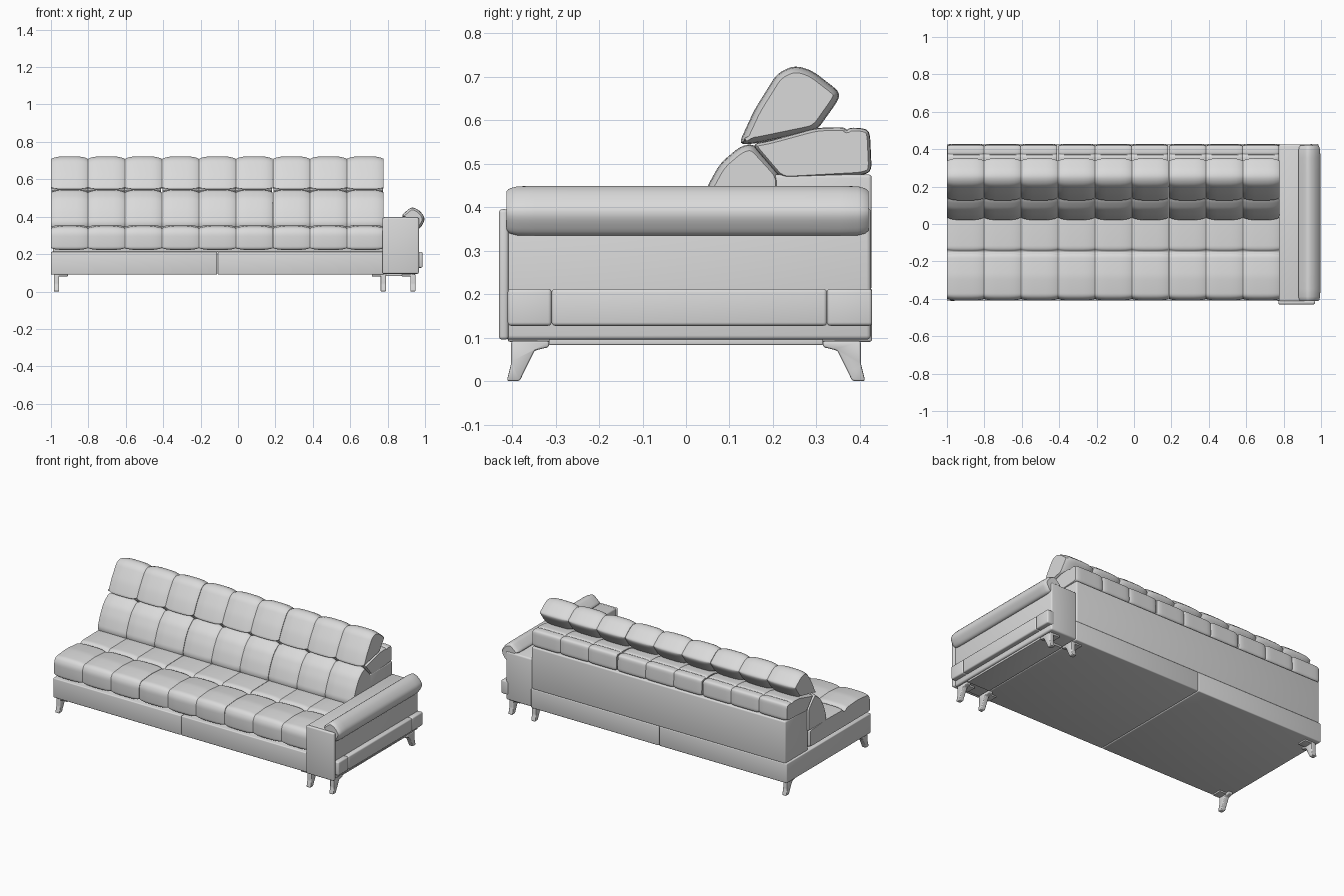
import bpy
import bmesh
from mathutils import Vector

cube = bpy.data.objects.get("Cube")
if cube:
    bpy.data.objects.remove(cube)

leather = bpy.data.materials.new("light grey leather")
leather.use_nodes = True
GREY = (0.7, 0.7, 0.7, 1)
leather.diffuse_color = GREY
leather.node_tree.nodes["Principled BSDF"].inputs["Base Color"].default_value = GREY
parts = []


def finish(name, bm):
    bmesh.ops.recalc_face_normals(bm, faces=bm.faces)
    mesh = bpy.data.meshes.new(name)
    bm.to_mesh(mesh)
    bm.free()
    mesh.materials.append(leather)
    obj = bpy.data.objects.new(name, mesh)
    bpy.context.collection.objects.link(obj)
    parts.append(obj)


def box(name, x, y, z, bevel=0.006):
    bm = bmesh.new()
    bmesh.ops.create_cube(bm, size=1)
    for v in bm.verts:
        v.co = [lo + (c + 0.5) * (hi - lo) for c, (lo, hi) in zip(v.co, (x, y, z))]
    bmesh.ops.bevel(bm, geom=bm.edges[:], offset=bevel, segments=3,
                    profile=0.5, affect='EDGES')
    finish(name, bm)


def rounded(points, radius, steps=4):
    """Round every corner of a closed profile."""
    out = []
    pts = [Vector(p) for p in points]
    for i, p in enumerate(pts):
        a, b = pts[i - 1] - p, pts[(i + 1) % len(pts)] - p
        a = p + a.normalized() * min(radius, a.length * 0.45)
        b = p + b.normalized() * min(radius, b.length * 0.45)
        for k in range(steps + 1):
            t = k / steps
            out.append(a * (1 - t) ** 2 + p * 2 * t * (1 - t) + b * t * t)
    return out


def sweep(name, profile, start, end, cols=1, depth=0.014, power=4, radius=0.02, axis="x"):
    """Sweep a counter-clockwise profile, pinching it inward at each column seam."""
    pts = rounded(profile, radius)
    n = len(pts)
    normals = []
    for i in range(n):
        d = pts[(i + 1) % n] - pts[i - 1]
        normals.append(Vector((d.y, -d.x)).normalized())
    half = (0, 0.01, 0.03, 0.08, 0.18, 0.32)
    unit = list(half) + [0.5] + [1 - u for u in reversed(half)]
    stations = [(0, 0)] + [(c, u) for c in range(cols) for u in unit[1:]]
    bm = bmesh.new()
    rings = []
    for c, u in stations:
        s = start + (end - start) * (c + u) / cols
        pinch = depth * abs(2 * u - 1) ** power
        ring = []
        for p, nrm in zip(pts, normals):
            q = p - nrm * pinch
            ring.append(bm.verts.new((s, q.x, q.y) if axis == "x" else (q.x, s, q.y)))
        rings.append(ring)
    for r0, r1 in zip(rings, rings[1:]):
        for i in range(n):
            j = (i + 1) % n
            bm.faces.new((r0[i], r0[j], r1[j], r1[i]))
    bm.faces.new(rings[0])
    bm.faces.new(rings[-1])
    finish(name, bm)


# Base in two halves, and the back frame
for side, x in (("right", (-1, -0.111)), ("left", (-0.109, 0.78))):
    box("base_" + side, x, (-0.41, 0.428), (0.09, 0.213))
box("back_frame", (-0.99, 0.775), (0.2, 0.427), (0.21, 0.475), 0.008)

# Cushion profiles in y and z
seat = [(-0.41, 0.222), (0.2, 0.222), (0.2, 0.34), (0.02, 0.352), (-0.135, 0.349),
        (-0.15, 0.33), (-0.165, 0.349), (-0.28, 0.357), (-0.39, 0.347), (-0.41, 0.315)]
lower_back = [(0.03, 0.325), (0.22, 0.325), (0.22, 0.475), (0.155, 0.546), (0.125, 0.54),
              (0.078, 0.5), (0.045, 0.44), (0.018, 0.365)]
rear_roll = [(0.22, 0.463), (0.405, 0.473), (0.427, 0.482), (0.423, 0.572), (0.41, 0.581),
             (0.377, 0.583), (0.37, 0.576), (0.363, 0.584), (0.3, 0.582), (0.19, 0.552),
             (0.15, 0.545)]
headrest = [(0.16, 0.546), (0.3, 0.575), (0.352, 0.648), (0.352, 0.666), (0.29, 0.714),
            (0.25, 0.726), (0.21, 0.708), (0.158, 0.625), (0.12, 0.543)]

# Three modules, each tufted in three columns
WIDTH = 1.78 / 3
for i, label in enumerate(("right", "middle", "left")):
    x0 = -1 + i * WIDTH + 0.001
    x1 = x0 + WIDTH - 0.002
    sweep("seat_cushion_" + label, seat, x0, x1, 3, depth=0.01)
    sweep("lower_back_cushion_" + label, lower_back, x0, x1, 3)
    sweep("rear_roll_" + label, rear_roll, x0 + 0.003, x1 - 0.003, 3, depth=0.007, power=10)
    sweep("headrest_" + label, headrest, x0, x1, 3)

# Arm with front panel, outer strip and leaning pad
box("arm_body", (0.775, 0.957), (-0.415, 0.425), (0.095, 0.398), 0.01)
box("arm_front_panel", (0.772, 0.967), (-0.43, -0.408), (0.095, 0.395), 0.008)
for label, y in (("front", (-0.41, -0.309)), ("middle", (-0.309, 0.324)), ("rear", (0.324, 0.428))):
    box("arm_strip_" + label, (0.94, 0.987), y, (0.127, 0.212), 0.008)
box("arm_lower_rail", (0.79, 0.945), (-0.315, 0.315), (0.083, 0.1), 0.003)
arm_pad = [(0.945, 0.334), (0.972, 0.334), (0.998, 0.378), (0.994, 0.405), (0.965, 0.438),
           (0.93, 0.452), (0.905, 0.435), (0.87, 0.402), (0.93, 0.375)]
sweep("arm_pad", arm_pad, -0.413, 0.42, depth=0.012, power=40, axis="y")

# Splayed legs with mounting plates
leg = [(-0.412, 0), (-0.382, 0), (-0.373, 0.02), (-0.348, 0.07), (-0.315, 0.078),
       (-0.315, 0.092), (-0.402, 0.092), (-0.402, 0.04)]
rear_leg = [(-y, z) for y, z in reversed(leg)]
for label, x, inward in (("right", -0.97, 1), ("centre", 0.777, -1), ("left", 0.935, -1)):
    for end, shape, sign in (("front", leg, -1), ("rear", rear_leg, 1)):
        sweep(f"leg_{end}_{label}", shape, x - 0.014, x + 0.014,
              depth=0.003, power=8, radius=0.006)
        xs = sorted((x, x + inward * 0.06))
        ys = sorted((sign * 0.4, sign * 0.34))
        box(f"leg_plate_{end}_{label}", xs, ys, (0.081, 0.093), 0.002)

# Smooth shading with crisp seams
bpy.ops.object.select_all(action='DESELECT')
for obj in parts:
    obj.select_set(True)
bpy.context.view_layer.objects.active = parts[0]
bpy.ops.object.shade_smooth_by_angle(angle=0.7)
